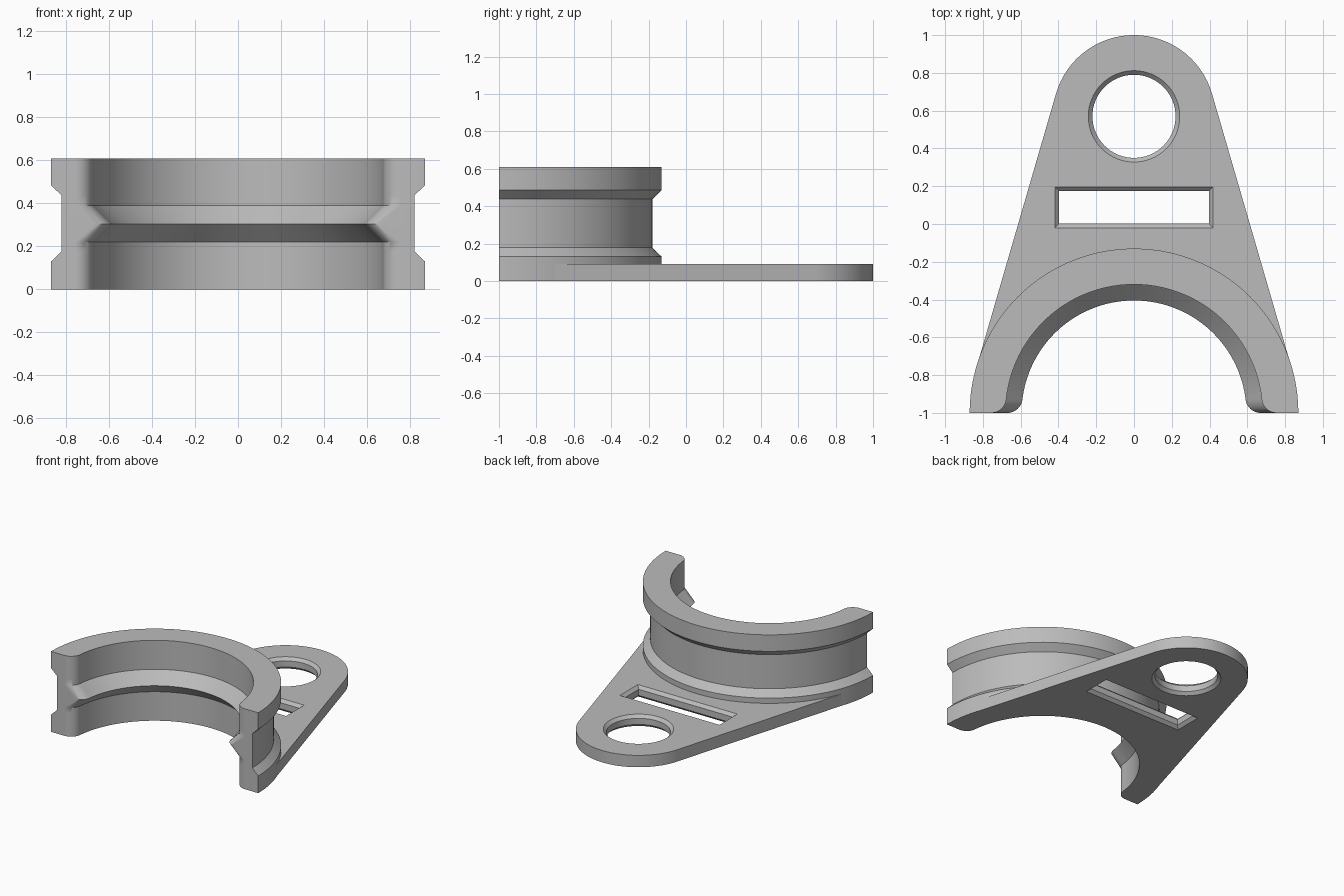
import bpy, bmesh
from math import sin, cos, asin, pi, sqrt, radians

cube = bpy.data.objects.get("Cube")
if cube:
    bpy.data.objects.remove(cube)

grey = bpy.data.materials.new("plain grey")
grey.use_nodes = True
colour = (0.5, 0.5, 0.5, 1)
grey.diffuse_color = colour
grey.node_tree.nodes["Principled BSDF"].inputs["Base Color"].default_value = colour

RING_Y = -1.0      # axis of the half ring
RING_R = 0.87
EYE_Y = 0.57       # centre of the round end
EYE_R = 0.43
PLATE_H = 0.09


def arc(cx, cy, r, a0, a1, n):
    """Points along a circular arc, both ends included."""
    return [(cx + r * cos(a0 + (a1 - a0) * i / n),
             cy + r * sin(a0 + (a1 - a0) * i / n)) for i in range(n + 1)]


def loft(name, sections):
    """Solid through stacked outlines, given as (height, points)."""
    bm = bmesh.new()
    loops = [[bm.verts.new((x, y, z)) for x, y in pts] for z, pts in sections]
    n = len(loops[0])
    for low, high in zip(loops, loops[1:]):
        for i in range(n):
            j = (i + 1) % n
            bm.faces.new((low[i], low[j], high[j], high[i]))
    bm.faces.new(loops[0][::-1])
    bm.faces.new(loops[-1])
    bmesh.ops.recalc_face_normals(bm, faces=bm.faces)
    mesh = bpy.data.meshes.new(name)
    bm.to_mesh(mesh)
    bm.free()
    mesh.materials.append(grey)
    obj = bpy.data.objects.new(name, mesh)
    bpy.context.collection.objects.link(obj)
    return obj


def smooth(obj):
    bpy.ops.object.select_all(action="DESELECT")
    obj.select_set(True)
    bpy.context.view_layer.objects.active = obj
    bpy.ops.object.shade_smooth_by_angle(angle=radians(30))
    obj.modifiers.new("even shading", "WEIGHTED_NORMAL").keep_sharp = True


def ring_outline(outer, inner, fillet=0.08):
    """Half ring with its two inner front edges rounded."""
    tilt = asin(fillet / (inner + fillet))
    cx = sqrt((inner + fillet) ** 2 - fillet ** 2)
    corner = arc(cx, RING_Y + fillet, fillet, 1.5 * pi, pi + tilt, 10)
    inside = corner + arc(0, RING_Y, inner, tilt, pi - tilt, 80)[1:-1]
    inside += [(-x, y) for x, y in reversed(corner)]
    return arc(0, RING_Y, outer, 0, pi, 96) + inside[::-1]


# Half ring: grooved outside, pointed rib inside
WAIST, BORE, RIB = 0.82, 0.68, 0.595
levels = [(0, RING_R, BORE), (0.13, RING_R, BORE), (0.178, WAIST, BORE),
          (0.22, WAIST, BORE), (0.305, WAIST, RIB), (0.39, WAIST, BORE),
          (0.437, WAIST, BORE), (0.485, RING_R, BORE), (0.61, RING_R, BORE)]
half_ring = loft("half_ring", [(z, ring_outline(o, i)) for z, o, i in levels])
smooth(half_ring)

# Plate: round end with straight flanks tangent to the ring
lean = asin((RING_R - EYE_R) / (EYE_Y - RING_Y))
outline = arc(0, EYE_Y, EYE_R, lean, pi - lean, 64)
outline += arc(0, RING_Y, RING_R - 0.002, pi - lean, lean, 80)
plate = loft("mounting_plate", [(0, outline), (PLATE_H, outline)])


def cut_opening(name, shape):
    """Cut through the plate, chamfering both rims."""
    c = 0.022
    cutter = loft(name, [(-c, shape(2 * c)), (c, shape(0)),
                         (PLATE_H - c, shape(0)), (PLATE_H + c, shape(2 * c))])
    cutter.hide_render = True
    cutter.hide_set(True)
    mod = plate.modifiers.new(name, "BOOLEAN")
    mod.operation = "DIFFERENCE"
    mod.solver = "EXACT"
    mod.object = cutter
    bpy.ops.object.select_all(action="DESELECT")
    bpy.context.view_layer.objects.active = plate
    plate.select_set(True)
    bpy.ops.object.modifier_apply(modifier=name)
    bpy.data.objects.remove(cutter)


# Round eye and strap slot
cut_opening("eye_cutter", lambda o: arc(0, EYE_Y, 0.22 + o, 0, 2 * pi, 64)[:-1])
cut_opening("slot_cutter", lambda o: [
    (sx * (0.396 + o), 0.088 + sy * (0.086 + o))
    for sx, sy in ((-1, -1), (1, -1), (1, 1), (-1, 1))])
smooth(plate)
